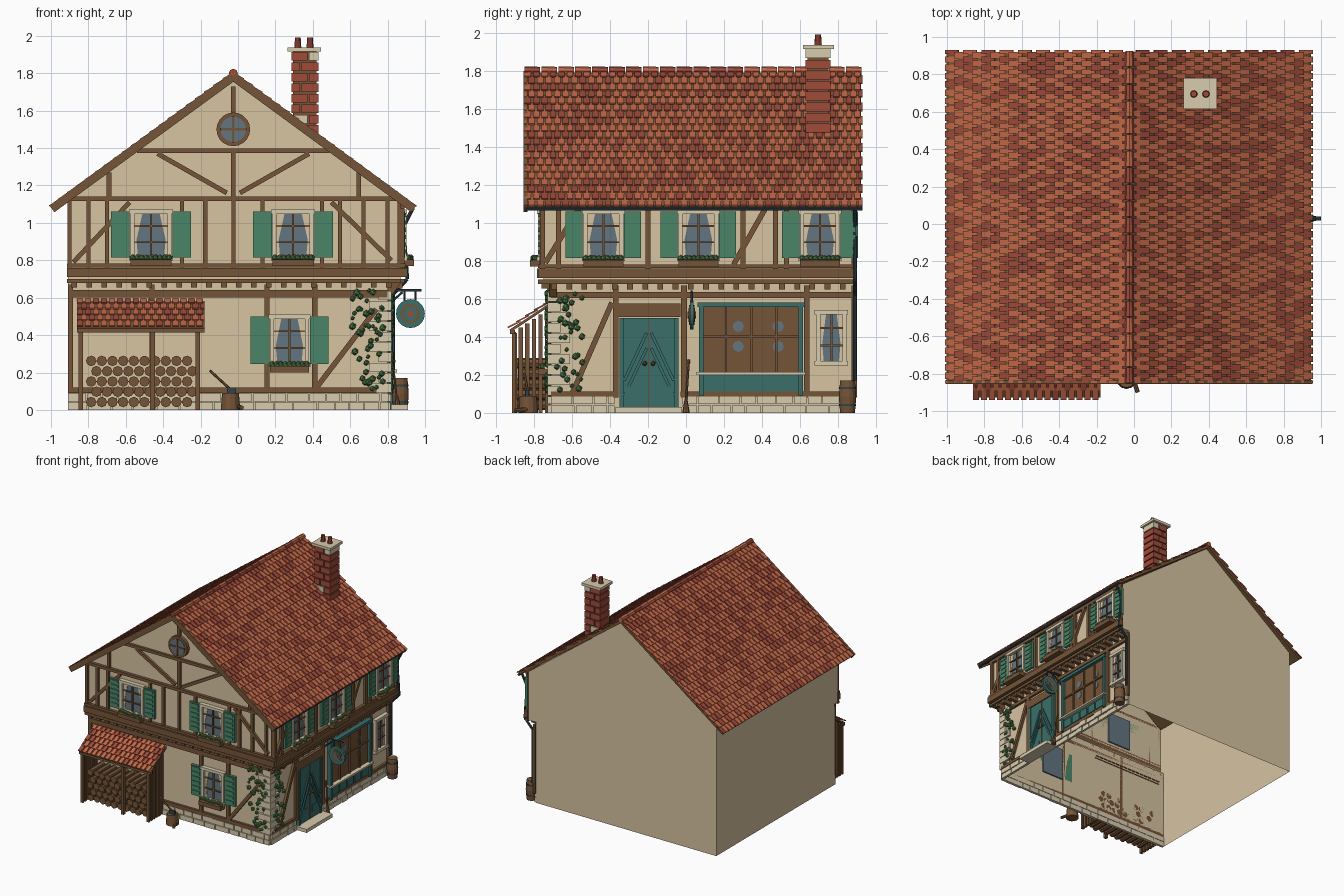
import bpy, bmesh, math, random
from mathutils import Matrix, Vector

random.seed(4)
old = bpy.data.objects.get("Cube")
if old:
    bpy.data.objects.remove(old, do_unlink=True)

PALETTE = {"plaster": "D6C2A0", "timber": "74553A", "stone": "D8CAAC", "shutter_green": "4C8468",
           "teal": "3C6E69", "tile_orange": "C4684A", "tile_rust": "9E4C3C", "glass": "64757F",
           "leaf_green": "4C7A48", "iron": "36454C"}
MATS = {}
for name, code in PALETTE.items():
    rgb = [(int(code[i:i + 2], 16) / 255) ** 2.2 for i in (0, 2, 4)]
    mat = bpy.data.materials.new(name)
    mat.use_nodes = True
    mat.diffuse_color = (*rgb, 1)
    mat.node_tree.nodes["Principled BSDF"].inputs["Base Color"].default_value = (*rgb, 1)
    MATS[name] = mat

WORLD = Matrix.Identity(4)


def front(y):  # local axes: along the wall, outward, up
    return Matrix(((1, 0, 0, 0), (0, -1, 0, y), (0, 0, 1, 0), (0, 0, 0, 1)))


def side(x):
    return Matrix(((0, 1, 0, x), (1, 0, 0, 0), (0, 0, 1, 0), (0, 0, 0, 1)))


class Part:
    def __init__(self, name, frame=WORLD):
        self.name, self.frame, self.bm, self.slots = name, frame, bmesh.new(), []

    def paint(self, verts, mat):
        if mat not in self.slots:
            self.slots.append(mat)
        for face in {f for v in verts for f in v.link_faces}:
            face.material_index = self.slots.index(mat)

    def cube(self, mat, matrix):
        self.paint(bmesh.ops.create_cube(self.bm, size=1, matrix=self.frame @ matrix)["verts"], mat)

    def box(self, mat, u0, u1, d0, d1, z0, z1):
        mid = Vector((u0 + u1, d0 + d1, z0 + z1)) / 2
        self.cube(mat, Matrix.Translation(mid) @ Matrix.Diagonal((u1 - u0, d1 - d0, z1 - z0, 1)))

    def beam(self, mat, u0, z0, u1, z1, w=.028, d0=0, d1=.02):
        mid = Vector((u0 + u1, d0 + d1, z0 + z1)) / 2
        turn = Matrix.Rotation(-math.atan2(z1 - z0, u1 - u0), 4, 'Y')
        size = Matrix.Diagonal((math.hypot(u1 - u0, z1 - z0), d1 - d0, w, 1))
        self.cube(mat, Matrix.Translation(mid) @ turn @ size)

    def rod(self, mat, p, q, r, r2=None, n=10):
        p, q = Vector(p), Vector(q)
        place = Matrix.Translation((p + q) / 2) @ (q - p).to_track_quat('Z', 'Y').to_matrix().to_4x4()
        self.paint(bmesh.ops.create_cone(self.bm, cap_ends=True, segments=n, radius1=r,
                   radius2=r if r2 is None else r2, depth=(q - p).length, matrix=self.frame @ place)["verts"], mat)

    def blob(self, mat, u, d, z, r):
        self.paint(bmesh.ops.create_icosphere(self.bm, subdivisions=1, radius=r,
                   matrix=self.frame @ Matrix.Translation((u, d, z)))["verts"], mat)

    def sheet(self, mat, *points):
        verts = [self.bm.verts.new(self.frame @ Vector(p)) for p in points]
        self.bm.faces.new(verts)
        self.paint(verts, mat)

    def prism(self, mat, points, d0, d1):
        verts = [self.bm.verts.new(self.frame @ Vector((u, d0, z))) for u, z in points]
        face = self.bm.faces.new(verts)
        new = bmesh.ops.extrude_face_region(self.bm, geom=[face], use_keep_orig=True)["geom"]
        moved = [v for v in new if isinstance(v, bmesh.types.BMVert)]
        bmesh.ops.translate(self.bm, verts=moved, vec=self.frame.to_3x3() @ Vector((0, d1 - d0, 0)))
        self.paint(verts + moved, mat)

    def finish(self):
        bmesh.ops.recalc_face_normals(self.bm, faces=self.bm.faces)
        mesh = bpy.data.meshes.new(self.name)
        self.bm.to_mesh(mesh)
        self.bm.free()
        for mat in self.slots:
            mesh.materials.append(MATS[mat])
        bpy.context.scene.collection.objects.link(bpy.data.objects.new(self.name, mesh))


# Plaster walls: open shell with the upper storey jettied to the front and right
L, R, RU, F, FU, B, J = -.91, .80, .87, -.71, -.75, .89, .69
RIDGE, TOP, EAVE, SLOPE = -.025, 1.80, 1.08, .74
p = Part("walls")
for y, yu in ((F, FU), (B, B)):
    p.sheet("plaster", (L, y, 0), (R, y, 0), (R, y, J), (L, y, J))
    p.sheet("plaster", (L, yu, J), (RU, yu, J), (RU, yu, 1.105), (RIDGE, yu, 1.77), (L, yu, 1.115))
p.sheet("plaster", (L, F, 0), (L, B, 0), (L, B, 1.115), (L, FU, 1.115), (L, FU, J), (L, F, J))
p.sheet("plaster", (R, F, 0), (R, B, 0), (R, B, J), (R, F, J))
p.sheet("plaster", (RU, FU, J), (RU, B, J), (RU, B, 1.105), (RU, FU, 1.105))
p.sheet("plaster", (L, FU, J), (RU, FU, J), (RU, F, J), (L, F, J))
p.sheet("plaster", (R, F, J), (RU, F, J), (RU, B, J), (R, B, J))
p.finish()


def tiles(part, origin, down, across, rows, cols):
    """Overlapping, staggered tiles laid over a slope."""
    down, across = Vector(down), Vector(across)
    normal = down.cross(across).normalized()
    normal *= 1 if normal.z > 0 else -1
    axes = Matrix((down.normalized(), across.normalized(), normal)).transposed().to_4x4()
    part.frame = Matrix.Translation(origin) @ axes
    step, pitch, width = down.length / rows, across.length / cols, across.length
    for i in range(rows):
        a0, a1 = max(0, (i - .35) * step), (i + 1) * step
        for j in range(cols + i % 2):
            b0 = (j - (i % 2) / 2) * pitch
            b1 = min(b0 + pitch - .011, width)
            b0 = max(b0, 0)
            mat = "tile_orange" if random.random() < .66 else "tile_rust"
            tilt = Matrix.Translation(((a0 + a1) / 2, (b0 + b1) / 2, .011)) @ Matrix.Rotation(-.12, 4, 'Y')
            part.cube(mat, tilt @ Matrix.Diagonal((a1 - a0, b1 - b0, .008, 1)))


# Main roof
p = Part("roof_boards", front(0))
for edge in (-.995, .94):
    p.beam("timber", RIDGE, TOP - .018, edge, EAVE, .022, -.92, .84)
    p.beam("timber", RIDGE, TOP - .018, edge, EAVE - .005, .045, .835, .855)
p.finish()
for label, edge in (("left", -1.0), ("right", .945)):
    p = Part("roof_tiles_" + label)
    tiles(p, (RIDGE, -.85, TOP - .008), (edge - RIDGE, 0, EAVE - TOP + .005), (0, 1.78, 0), 20, 40)
    p.finish()
p = Part("ridge_tiles")
for i in range(20):
    y = -.85 + i * .089
    p.rod(random.choice(("tile_orange", "tile_rust")), (RIDGE, y, TOP), (RIDGE, y + .083, TOP), .024, .021, 8)
p.finish()

# Chimney
p = Part("chimney")
p.box("timber", .295, .42, .64, .75, 1.44, 1.92)
for i in range(8):
    z, split = 1.475 + i * .056, (.335, .375)[i % 2]
    for x0, x1 in ((.285, split - .004), (split + .004, .43)):
        p.box("stone" if random.random() < .15 else "tile_rust", x0, x1, .63, .76, z, z + .047)
p.box("stone", .265, .445, .615, .78, 1.915, 1.937)
for x in (.32, .385):
    p.rod("tile_rust", (x, .695, 1.93), (x, .695, 1.99), .02, .016)
p.finish()

# Timber framing, front
T = "timber"
p = Part("front_upper_timbers", front(FU))
for x in (-.90, -.80, -.70, -.30, -.175, -.025, .13, .45, .545, .67, .80, .865):
    p.beam(T, x, .76, x, 1.13, .022)
for z, w, d in ((.735, .05, .035), (.772, .02, .025), (.69, .022, .02), (1.128, .024, .025)):
    p.beam(T, L - .005, z, RU + .02, z, w, 0, d)
for a in ((-.88, .79, -.58, 1.11), (.50, 1.11, .82, .80), (-.54, 1.385, .49, 1.385), (-.43, 1.37, -.06, 1.16),
          (.38, 1.37, .01, 1.16), (-.025, 1.14, -.025, 1.38), (-.025, 1.58, -.025, 1.73),
          (-.69, 1.14, -.69, 1.27), (.645, 1.14, .645, 1.27)):
    p.beam(T, *a, .025)
p.finish()
p = Part("front_lower_timbers", front(F))
for x in (-.895, -.46, .155, .41):
    p.beam(T, x, .1, x, .67, .028)
p.beam(T, L, .62, R, .62, .04)
p.beam(T, L, .105, .74, .105, .03)
p.beam(T, .42, .12, .74, .54, .028)
for i in range(22):
    p.box(T, L + .02 + i * .08, L + .05 + i * .08, 0, .05, .655, .682)
p.prism(T, [(R, .58), (RU, .68), (R, .68)], -.03, .01)
p.finish()

# Timber framing, right side
p = Part("side_upper_timbers", side(RU))
for y in (-.755, -.67, -.20, .30, .47, .53, .885):
    p.beam(T, y, .76, y, 1.1, .026)
for z, w, d in ((.735, .05, .035), (.772, .02, .025), (.69, .022, .02), (1.09, .024, .02)):
    p.beam(T, FU - .03, z, B + .01, z, w, 0, d)
p.beam(T, -.74, .79, -.56, 1.08)
p.beam(T, .25, .78, .42, 1.08)
p.finish()
p = Part("side_lower_timbers", side(R))
for y in (-.37, -.01, .635, .885):
    p.beam(T, y, .08, y, .67, .03)
p.beam(T, F, .62, B, .62, .03)
p.beam(T, -.60, .1, -.39, .58)
for y0, y1 in ((F, -.36), (-.03, B)):
    p.beam(T, y0, .1, y1, .1, .025)
for i in range(20):
    p.box(T, F + i * .08, F + .03 + i * .08, 0, .08, .65, .682)
p.finish()


def window(name, frame, u, z0, z1, w, shutter=.1, planter=True):
    p = Part(name, frame)
    a, b, h = u - w / 2, u + w / 2, z1 - z0
    p.box("glass", a, b, -.012, .006, z0, z1)
    for x in (a + .011, b - .011):
        p.beam("stone", x, z0, x, z1, .022, 0, .03)
    for z in (z0 + .011, z1 - .011):
        p.beam("stone", a - .008, z, b + .008, z, .024, 0, .034)
    for s, x in ((1, a + .02), (-1, b - .02)):
        p.prism("plaster", [(x, z0 + .02), (x + s * .02, z0 + .02), (x + s * .012, z0 + h * .4),
                            (x + s * w * .2, z1 - .02), (x, z1 - .02)], .004, .01)
    p.beam(T, u, z0 + .02, u, z1 - .02, .01, 0, .018)
    for k in (.36, .68):
        p.beam(T, a + .02, z0 + h * k, b - .02, z0 + h * k, .009, 0, .018)
    if shutter:
        for c in (a - shutter / 2 - .004, b + shutter / 2 + .004):
            c0, c1 = c - shutter / 2, c + shutter / 2
            p.box("shutter_green", c0, c1, 0, .022, z0 + .015, z1 - .01)
            for k in range(6):
                z = z0 + h * (.13 + k * .145)
                p.box("shutter_green", c0 + .015, c1 - .015, .02, .028, z, z + .022)
    if planter:
        p.box(T, a, b, .01, .07, z0 - .03, z0 + .004)
        for k in range(9):
            x = a + .012 + k * (w - .024) / 8
            p.blob("leaf_green", x, .04 + random.uniform(-.015, .015), z0 + .014, .018)
            if k % 3 == 1:
                p.blob("tile_orange", x + .01, .055, z0 + .024, .009)
    p.finish()


for label, x in (("left", -.465), ("right", .295)):
    window("front_upper_window_" + label, front(FU), x, .80, 1.07, .22)
window("front_lower_window", front(F), .275, .23, .51, .21)
for label, y in (("front", -.435), ("middle", .065), ("back", .705)):
    window("side_upper_window_" + label, side(RU), y, .80, 1.07, .21, .09)
window("side_lower_window", side(R), .765, .25, .54, .16, 0, False)

# Round gable window
p = Part("round_window", front(FU))
for mat, r, d in ((T, .09, .03), ("glass", .068, .034)):
    p.rod(mat, (RIDGE, -.01, 1.5), (RIDGE, d, 1.5), r, n=20)
p.beam(T, RIDGE, 1.43, RIDGE, 1.57, .012, .03, .042)
p.beam(T, RIDGE - .07, 1.5, RIDGE + .07, 1.5, .012, .03, .042)
p.finish()

# Double door with lintel and step
p = Part("door", side(R))
p.box("teal", -.35, -.04, 0, .018, .03, .50)
p.beam(T, -.195, .03, -.195, .5, .006, 0, .021)
for s in (-1, 1):
    for top in (.42, .34):
        p.beam("teal", -.195 + s * .012, top, -.195 + s * .13, top - .25, .016, 0, .028)
    p.beam("teal", -.195 + s * .08, .08, -.195 + s * .08, .14, .1, 0, .024)
    p.beam("teal", -.195 + s * .145, .03, -.195 + s * .145, .5, .02, 0, .026)
    p.blob(T, -.195 + s * .022, .03, .26, .014)
p.box(T, -.36, -.03, 0, .022, .505, .575)
p.box("stone", -.37, -.02, 0, .11, 0, .03)
p.finish()

# Shop window
p = Part("shop_window", side(R))
p.box(T, .07, .615, -.01, .012, .2, .58)
p.box("teal", .07, .615, 0, .02, .1, .2)
for y in (.08, .605):
    p.beam("teal", y, .09, y, .58, .024, 0, .035)
p.beam("teal", .06, .57, .625, .57, .024, 0, .04)
for k in range(5):
    p.box("teal", .1 + k * .1, .185 + k * .1, .02, .027, .115, .185)
for y in (.21, .343, .475):
    p.beam(T, y, .21, y, .56, .012, 0, .024)
p.beam(T, .09, .40, .6, .40, .012, 0, .024)
for y in (.275, .485):
    for z in (.35, .455):
        p.rod("glass", (y, .01, z), (y, .016, z), .03, n=8)
p.box("stone", .055, .63, 0, .05, .2, .215)
p.finish()


# Stone plinth and corner quoins
def course(part, u0, u1, z0, z1):
    while u1 - u0 > .01:
        end = min(u0 + random.uniform(.07, .13), u1)
        part.box("stone", u0, end - .006, -.004, random.uniform(.014, .024), z0, z1 - .005)
        u0 = end


p = Part("stone_plinth", front(F))
for z in (0, .046):
    p.frame = front(F)
    course(p, L, R + .01, z, z + .046)
    p.frame = side(R)
    course(p, F, -.37, z, z + .044)
    course(p, -.02, B, z, z + .044)
p.frame = WORLD
for i in range(10):
    a, b = ((.10, .05), (.05, .10))[i % 2]
    p.box("stone", R - a, R + .02, F - .02, F + b, .092 + i * .055, .142 + i * .055)
p.finish()

# Ivy on the corner
p = Part("ivy")
for frame, u0, u1, count in ((front(F), .61, .78, 52), (side(R), -.68, -.54, 40)):
    p.frame = frame
    for _ in range(count):
        p.blob("leaf_green", random.uniform(u0, u1), .018, random.uniform(.1, .64), random.uniform(.011, .021))
p.finish()

# Woodshed with stacked logs
p = Part("woodshed")
for x in (-.84, -.215):
    for i in range(6):
        y = -.905 + i * .035
        p.box(T, x - .012, x + .012, y - .011, y + .011, 0, .425 + (y + .905) * .66)
p.box(T, -.86, -.18, -.925, -.9, .415, .435)
p.box(T, -.47, -.445, -.915, -.89, 0, .42)
p.frame = side(0)
p.beam(T, -.925, .432, F, .574, .014, -.86, -.18)
tiles(p, (-.86, -.70, .588), (0, -.23, -.152), (.68, 0, 0), 5, 16)
p.finish()
p = Part("log_stack")
for row in range(5):
    for i in range(10):
        x = -.785 + i * .057 + (row % 2) * .028
        p.rod(T, (x, F, .042 + row * .055), (x, -.87 - random.uniform(0, .02), .042 + row * .055), .028, n=8)
p.finish()

# Chopping block, axe, broom stick and barrel
p = Part("chopping_block")
p.rod(T, (-.04, -.83, 0), (-.04, -.83, .09), .052, .045, 12)
p.rod(T, (-.03, -.83, .1), (-.15, -.85, .21), .007, n=6)
p.box("iron", -.06, -.01, -.845, -.825, .085, .12)
p.rod(T, (.02, -.90, .012), (-.01, -.81, .02), .012, n=8)
p.finish()
p = Part("broom")
p.rod(T, (.85, .0, .05), (.825, .015, .28), .006, n=6)
p.rod(T, (.855, .0, 0), (.85, .0, .07), .02, .008, 8)
p.finish()
p = Part("barrel")
for z0, z1, r0, r1 in ((0, .085, .039, .046), (.085, .17, .046, .039)):
    p.rod(T, (.868, .85, z0), (.868, .85, z1), r0, r1, 14)
for z in (.035, .125):
    p.rod("iron", (.868, .85, z), (.868, .85, z + .012), .045, n=14)
p.finish()

# Hanging sign
p = Part("hanging_sign")
for mat, r, d in (("teal", .077, .010), (T, .052, .014), ("teal", .038, .018), ("tile_rust", .018, .022)):
    p.rod(mat, (.922, .03 - d, .515), (.922, .03 + d, .515), r, n=20)
for a, b in (((R, .64), (.98, .64)), ((R, .56), (.88, .63)), ((.89, .64), (.89, .58)), ((.95, .64), (.95, .58))):
    p.rod("iron", (a[0], .03, a[1]), (b[0], .03, b[1]), .006, n=6)
p.finish()

# Gutter and drainpipe
p = Part("gutter")
p.rod("iron", (.935, -.85, 1.075), (.935, .93, 1.075), .010, n=8)
route = [(.93, .89, 1.07), (.885, .89, .98), (.905, .89, .7), (.83, .89, .62), (.83, .89, .17)]
for a, b in zip(route, route[1:]):
    p.rod("iron", a, b, .010, n=8)
p.finish()
